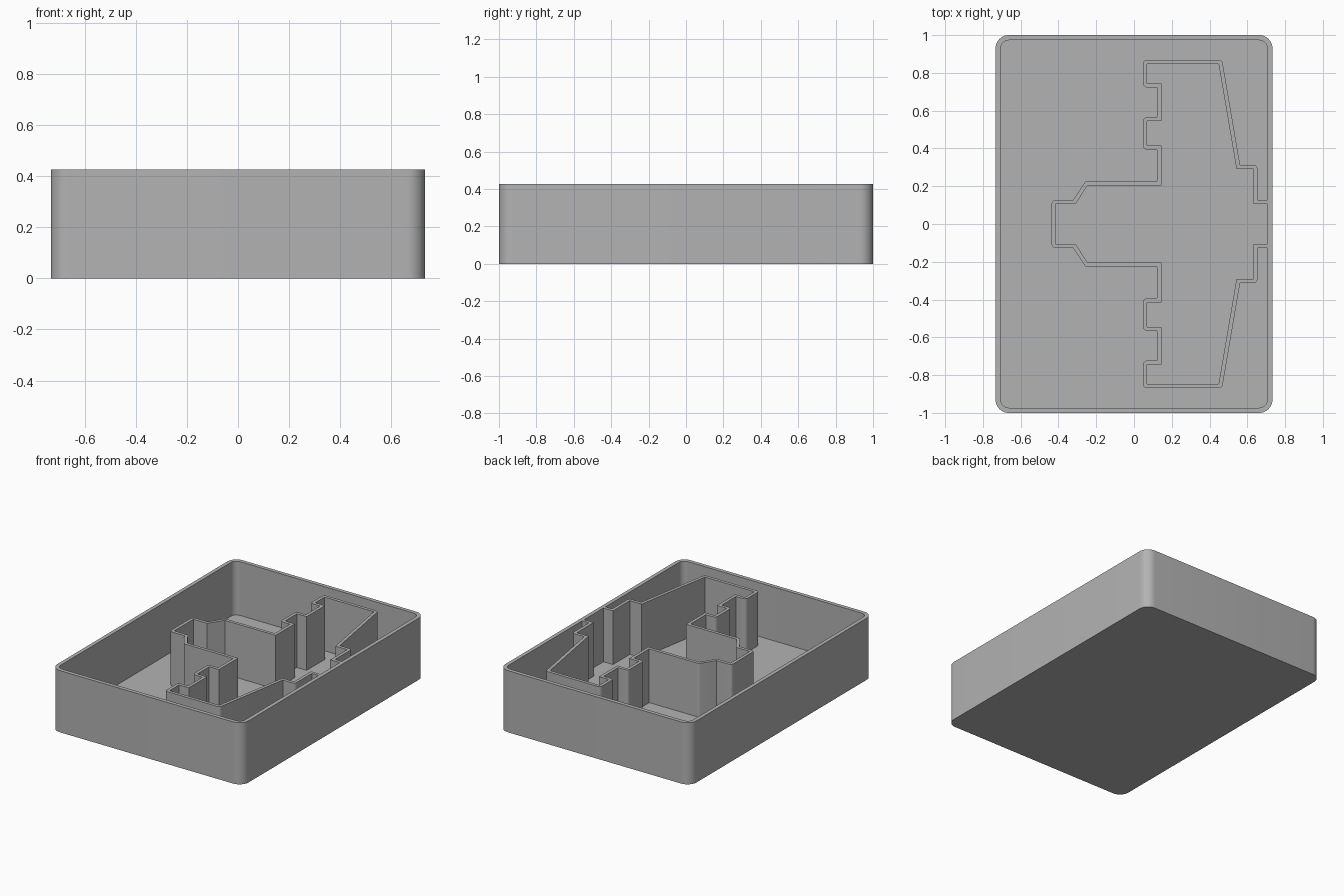
import bpy, bmesh, math
from mathutils import Vector

HEIGHT, FLOOR = 0.427, 0.055
HALF_X, HALF_Y = 0.733, 1.0
RIM, RADIUS = 0.027, 0.07
DIVIDER = 0.022

cube = bpy.data.objects.get("Cube")
if cube:
    bpy.data.objects.remove(cube, do_unlink=True)

grey = bpy.data.materials.new("plain grey")
grey.use_nodes = True
COLOUR = (0.45, 0.45, 0.45, 1)
grey.diffuse_color = COLOUR
grey.node_tree.nodes["Principled BSDF"].inputs["Base Color"].default_value = COLOUR


def rounded_rectangle(hx, hy, r, steps=10):
    """Counter-clockwise outline with rounded corners."""
    points = []
    for quarter, (sx, sy) in enumerate([(1, 1), (-1, 1), (-1, -1), (1, -1)]):
        for i in range(steps + 1):
            a = (quarter + i / steps) * math.pi / 2
            points.append(Vector((sx * (hx - r) + r * math.cos(a),
                                  sy * (hy - r) + r * math.sin(a))))
    return points


def offset_path(path, d, steps=5):
    """Shift an open path to its right: round outer corners, sharp inner ones."""
    normals = []
    for a, b in zip(path, path[1:]):
        t = (b - a).normalized()
        normals.append(Vector((t.y, -t.x)))
    result = [path[0] + normals[0] * d]
    for p, n, m in zip(path[1:-1], normals, normals[1:]):
        turn = n.x * m.y - n.y * m.x
        if turn > 0:
            result += [p + n.lerp(m, i / steps).normalized() * d for i in range(steps + 1)]
        else:
            result.append(p + (n + m) * d / (1 + n.dot(m)))
    result.append(path[-1] + normals[-1] * d)
    return result


def make_object(name, bm):
    bmesh.ops.recalc_face_normals(bm, faces=bm.faces)
    mesh = bpy.data.meshes.new(name)
    bm.to_mesh(mesh)
    bm.free()
    mesh.materials.append(grey)
    obj = bpy.data.objects.new(name, mesh)
    bpy.context.collection.objects.link(obj)
    bpy.ops.object.select_all(action="DESELECT")
    obj.select_set(True)
    bpy.context.view_layer.objects.active = obj
    bpy.ops.object.shade_smooth_by_angle(angle=math.radians(30))


def ring(bm, points, z):
    return [bm.verts.new((p.x, p.y, z)) for p in points]


def bridge(bm, a, b):
    n = len(a)
    for i in range(n):
        j = (i + 1) % n
        bm.faces.new((a[i], a[j], b[j], b[i]))


# Open box: outside wall, rim, inside wall and floor
outside = rounded_rectangle(HALF_X, HALF_Y, RADIUS)
inside = rounded_rectangle(HALF_X - RIM, HALF_Y - RIM, RADIUS - RIM)
bm = bmesh.new()
loops = [ring(bm, outside, 0), ring(bm, outside, HEIGHT),
         ring(bm, inside, HEIGHT), ring(bm, inside, FLOOR)]
for lower, upper in zip(loops, loops[1:]):
    bridge(bm, lower, upper)
bm.faces.new(loops[0])
bm.faces.new(loops[-1])
make_object("tray", bm)

# Thin divider wall enclosing the symmetrical pocket, open against the tray side
half = [Vector(p) for p in (
    (HALF_X - RIM, 0.105), (0.633, 0.105), (0.633, 0.29), (0.543, 0.29),
    (0.448, 0.847), (0.07, 0.847), (0.07, 0.745), (0.145, 0.745),
    (0.145, 0.545), (0.07, 0.545), (0.07, 0.415), (0.145, 0.415),
    (0.145, 0.205), (-0.245, 0.205), (-0.31, 0.105), (-0.415, 0.105))]
path = half + [Vector((p.x, -p.y)) for p in reversed(half)]
outline = offset_path(path, DIVIDER) + path[::-1]
bm = bmesh.new()
bottom, top = ring(bm, outline, FLOOR - 0.01), ring(bm, outline, HEIGHT)
bridge(bm, bottom, top)
bm.faces.new(bottom)
bm.faces.new(top)
make_object("pocket_divider", bm)
